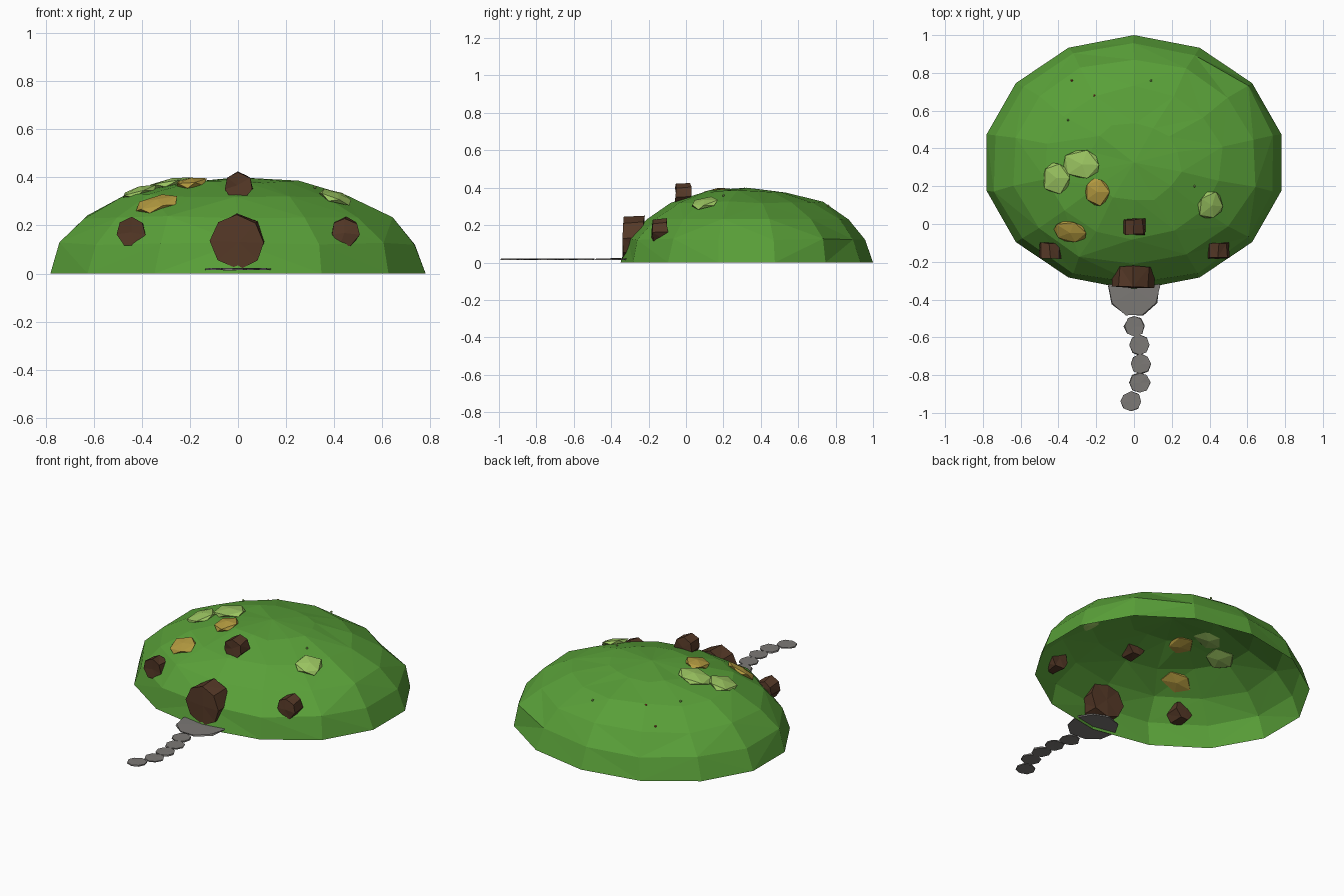
import bpy, bmesh, math, random
from mathutils import Vector, Matrix

if "Cube" in bpy.data.objects:
    bpy.data.objects.remove(bpy.data.objects["Cube"])

random.seed(4)
CY, RX, RY, H = 0.325, 0.80, 0.675, 0.40   # mound centre and radii


def material(name, rgb):
    m = bpy.data.materials.new(name)
    m.diffuse_color = (*rgb, 1)
    m.use_nodes = True
    m.node_tree.nodes["Principled BSDF"].inputs["Base Color"].default_value = m.diffuse_color
    return m


GRASS = material("grass", (0.10, 0.35, 0.04))
LIGHT = material("light_leaf", (0.33, 0.56, 0.12))
GOLD = material("gold_leaf", (0.45, 0.32, 0.05))
WOOD = material("wood", (0.09, 0.04, 0.02))
STONE = material("stone", (0.20, 0.19, 0.18))
RED = material("red_petal", (0.4, 0.05, 0.03))


def finish(bm, name, mat):
    bmesh.ops.triangulate(bm, faces=bm.faces[:])
    bmesh.ops.recalc_face_normals(bm, faces=bm.faces[:])
    me = bpy.data.meshes.new(name)
    bm.to_mesh(me)
    bm.free()
    me.materials.append(mat)
    ob = bpy.data.objects.new(name, me)
    bpy.context.collection.objects.link(ob)
    return ob


def jitter(bm, amount):
    for v in bm.verts:
        v.co += Vector([random.uniform(-a, a) for a in amount])


def on_mound(x, y):
    """Point and normal of the mound above (x, y)."""
    z = H * math.sqrt(1 - (x / RX) ** 2 - ((y - CY) / RY) ** 2)
    return Vector((x, y, z)), Vector((x / RX**2, (y - CY) / RY**2, z / H**2)).normalized()


def disc(name, mat, loc, r, depth, sides, axis="Z", wobble=0.004):
    """Faceted rough disc with a raised fan centre on both ends."""
    bm = bmesh.new()
    bmesh.ops.create_cone(bm, cap_ends=True, segments=sides, radius1=r, radius2=r, depth=depth)
    bmesh.ops.poke(bm, faces=[f for f in bm.faces if len(f.verts) > 4])
    jitter(bm, (wobble, wobble, min(wobble, depth * 0.15)))
    if axis == "Y":
        bm.transform(Matrix.Rotation(math.pi / 2, 4, "X"))
    bm.transform(Matrix.Translation(loc))
    return finish(bm, name, mat)


# Grassy mound: open 14-sided half ellipsoid with slightly uneven rings
bm = bmesh.new()
rings = []
for i in range(5):
    lat = math.radians(18 * i)
    ring = []
    for k in range(14):
        a = 2 * math.pi * k / 14
        j = (lambda s: random.uniform(-s, s)) if i else (lambda s: 0)
        c = math.cos(lat)
        ring.append(bm.verts.new((RX * c * math.sin(a) + j(0.012),
                                  CY + RY * c * math.cos(a) + j(0.012),
                                  H * math.sin(lat) + j(0.007))))
    rings.append(ring)
top = bm.verts.new((0, CY, H))
for lo, hi in zip(rings, rings[1:]):
    for k in range(14):
        a, b, c, d = lo[k], lo[k - 1], hi[k - 1], hi[k]
        if random.random() < 0.5:
            bm.faces.new((a, b, c)), bm.faces.new((a, c, d))
        else:
            bm.faces.new((a, b, d)), bm.faces.new((b, c, d))
for k in range(14):
    bm.faces.new((rings[-1][k], rings[-1][k - 1], top))
finish(bm, "grass_mound", GRASS)

# Round door, side windows and upper window
disc("round_door", WOOD, (0, -0.28, 0.132), 0.113, 0.11, 8, "Y", 0.007)
for s, side in ((-1, "left"), (1, "right")):
    disc(side + "_window", WOOD, (s * 0.445, -0.14, 0.173), 0.06, 0.08, 7, "Y", 0.005)
disc("upper_window", WOOD, (0, -0.015, 0.363), 0.06, 0.08, 7, "Y", 0.005)

# Doorstep and winding stepping stones
disc("doorstep", STONE, (0, -0.352, 0.018), 0.138, 0.008, 9)
for i, x in enumerate((0.002, 0.03, 0.035, 0.03, -0.015)):
    disc(f"step_stone_{i}", STONE, (x, -0.54 - 0.1 * i, 0.018), 0.054, 0.007, 8)

# Leafy patches lying on the slope
patches = [(-0.41, 0.24, 0.085, 0.09, LIGHT), (-0.275, 0.315, 0.11, 0.085, LIGHT),
           (0.405, 0.10, 0.08, 0.085, LIGHT), (-0.195, 0.17, 0.072, 0.08, GOLD),
           (-0.34, -0.04, 0.10, 0.07, GOLD)]
for i, (x, y, rx, ry, mat) in enumerate(patches):
    p, n = on_mound(x, y)
    bm = bmesh.new()
    bmesh.ops.create_icosphere(bm, subdivisions=1, radius=1)
    jitter(bm, (0.08, 0.08, 0.08))
    bm.transform(Matrix.Diagonal((rx, ry, 0.02, 1)))
    rot = Vector((0, 0, 1)).rotation_difference(n).to_matrix().to_4x4()
    bm.transform(Matrix.Translation(p) @ rot)
    finish(bm, f"leaf_patch_{i}", mat)

# Tiny flowers
flowers = [(-0.33, 0.76, RED), (-0.21, 0.68, RED), (0.09, 0.76, LIGHT),
           (-0.35, 0.55, LIGHT), (0.32, 0.20, LIGHT)]
for i, (x, y, mat) in enumerate(flowers):
    p, n = on_mound(x, y)
    bm = bmesh.new()
    bmesh.ops.create_icosphere(bm, subdivisions=1, radius=0.007)
    bm.transform(Matrix.Translation(p))
    finish(bm, f"flower_{i}", mat)
